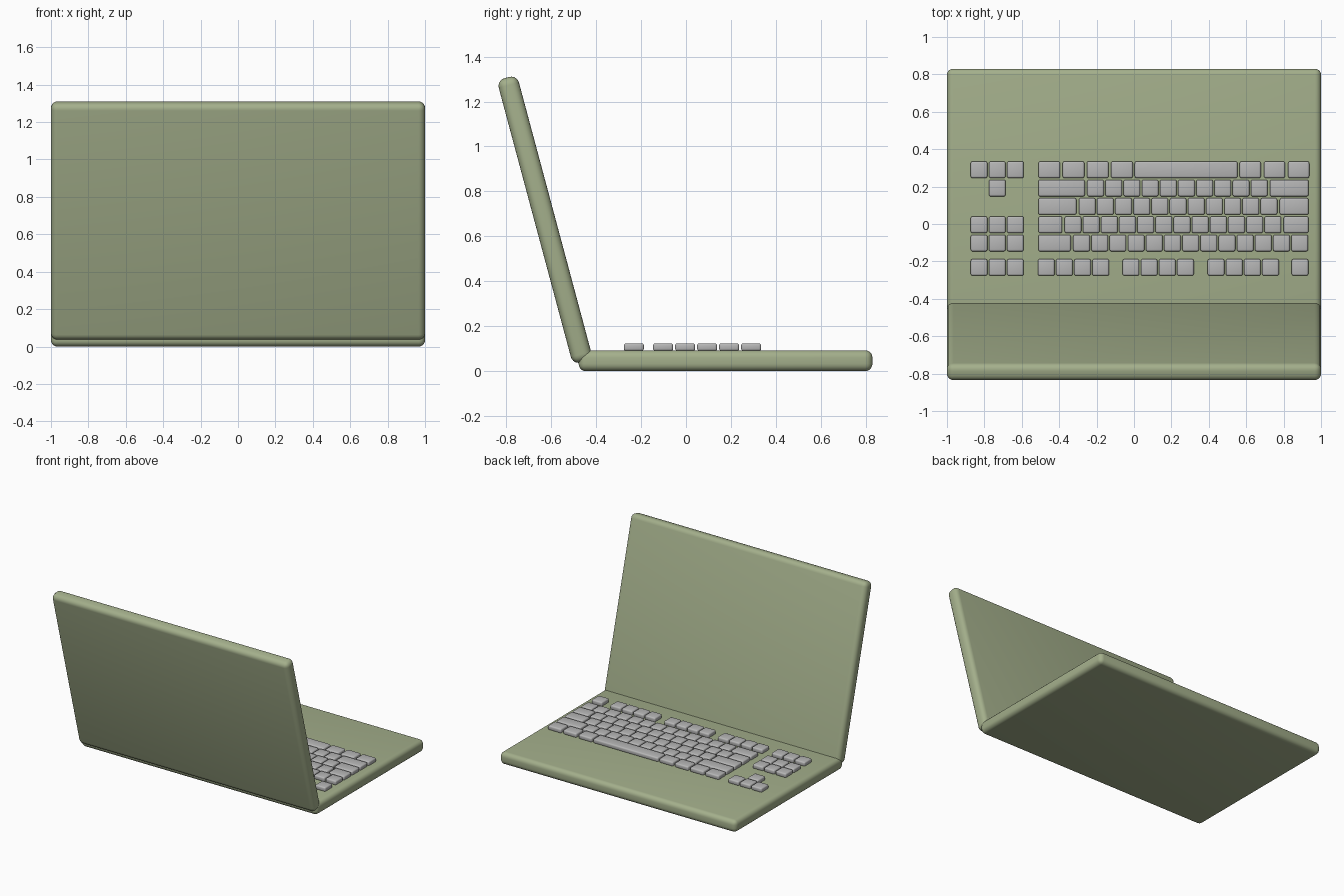
import bpy, bmesh, math
from mathutils import Matrix, Vector

if "Cube" in bpy.data.objects:
    bpy.data.objects.remove(bpy.data.objects["Cube"])


def material(name, rgb):
    m = bpy.data.materials.new(name)
    m.diffuse_color = (*rgb, 1)
    m.use_nodes = True
    m.node_tree.nodes["Principled BSDF"].inputs["Base Color"].default_value = m.diffuse_color
    return m


GREEN = material("sage_green", (0.37, 0.43, 0.26))
GREY = material("key_grey", (0.47, 0.47, 0.47))


def make_boxes(name, boxes, mat, radius, segments):
    """One object from (centre, size) boxes, with rounded edges."""
    bm = bmesh.new()
    for c, s in boxes:
        bmesh.ops.create_cube(bm, size=1, matrix=Matrix.Translation(Vector(c)) @ Matrix.Diagonal((*s, 1)))
    bmesh.ops.bevel(bm, geom=bm.edges[:], offset=radius, segments=segments, profile=0.5, affect='EDGES')
    mesh = bpy.data.meshes.new(name)
    bm.to_mesh(mesh)
    bm.free()
    mesh.materials.append(mat)
    ob = bpy.data.objects.new(name, mesh)
    bpy.context.collection.objects.link(ob)
    bpy.ops.object.select_all(action='DESELECT')
    ob.select_set(True)
    bpy.context.view_layer.objects.active = ob
    bpy.ops.object.shade_smooth_by_angle(angle=math.radians(40))
    return ob


# Base slab and tilted lid
make_boxes("base", [((0, 0.176, 0.0465), (2, 1.308, 0.093))], GREEN, 0.033, 5)
lid = make_boxes("lid", [((0, 0, 0), (2, 0.093, 1.31))], GREEN, 0.035, 5)
lid.location = (0, -0.628, 0.674)
lid.rotation_euler = (math.radians(15), 0, 0)

# Keyboard rows: each key is (left, right) in x
PITCH, KEY, GAP = 0.0972, 0.089, 0.009
LEFT, RIGHT = -0.511, 0.933


def run(start, count):
    return [(start + i * PITCH, start + i * PITCH + KEY) for i in range(count)]


def letter_row(left_end, count):
    """Wide left key, a run of square keys, and a wide key to the right edge."""
    start = left_end + GAP + 0.004
    keys = [(LEFT, left_end)] + run(start, count)
    right_start = start + count * PITCH + 0.005
    if RIGHT - right_start > 0.05:
        keys.append((right_start, RIGHT))
    return keys


space_row = [(LEFT + i * 0.1295, LEFT + i * 0.1295 + 0.116) for i in range(4)]
space_row += [(0.004, 0.553)]
space_row += [(0.565 + i * 0.1295, 0.565 + i * 0.1295 + 0.113) for i in range(3)]
function_row = run(-0.514, 4) + run(-0.061, 4) + run(0.394, 4) + run(0.843, 1)
nav = run(-0.873, 3)

rows = [
    (0.290, space_row + nav),
    (0.192, letter_row(-0.263, 10) + [nav[1]]),
    (0.094, letter_row(-0.308, 11)),
    (-0.004, letter_row(-0.384, 12) + nav),
    (-0.102, letter_row(-0.338, 13) + nav),
    (-0.232, function_row + nav),
]
keys = [(((a + b) / 2, y, 0.107), (b - a, KEY, 0.034)) for y, row in rows for a, b in row]
make_boxes("keyboard_keys", keys, GREY, 0.01, 3)
